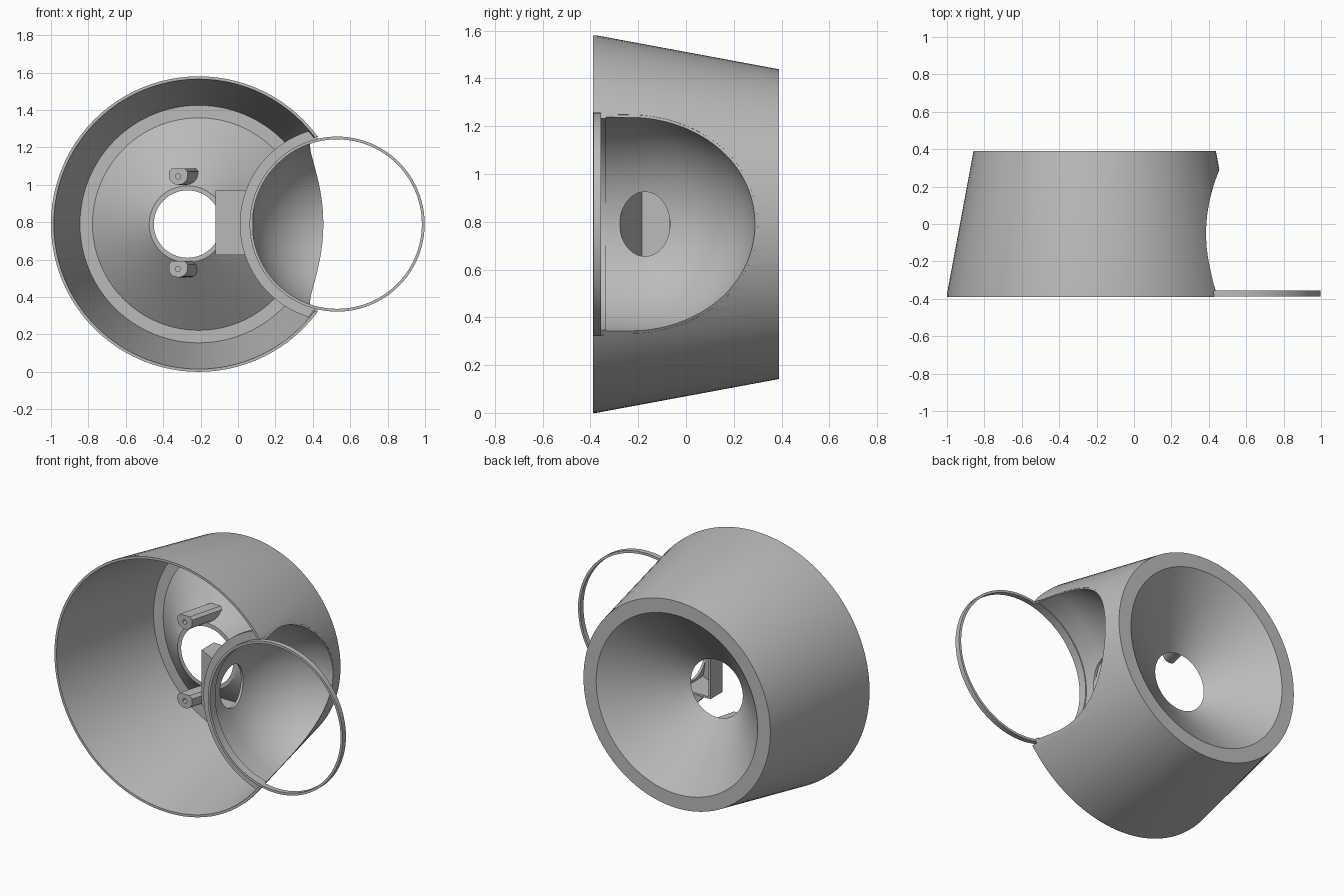
import bpy, bmesh, math
from mathutils import Matrix

if "Cube" in bpy.data.objects:
    bpy.data.objects.remove(bpy.data.objects["Cube"], do_unlink=True)

grey = bpy.data.materials.new("light_grey")
grey.use_nodes = True
COLOUR = (0.5, 0.5, 0.5, 1)
grey.diffuse_color = COLOUR
for node in grey.node_tree.nodes:
    if node.type == 'BSDF_PRINCIPLED':
        node.inputs["Base Color"].default_value = COLOUR

MID = 0.79       # height of every axis
BODY_X = -0.21   # housing axis
HOLE_X = -0.27   # centre opening axis
CUP_X = 0.53     # side cup axis
CUP_Y = -0.2     # where the cup starts to round off


def finish(bm, name):
    bmesh.ops.recalc_face_normals(bm, faces=bm.faces)
    mesh = bpy.data.meshes.new(name)
    bm.to_mesh(mesh)
    bm.free()
    mesh.materials.append(grey)
    obj = bpy.data.objects.new(name, mesh)
    bpy.context.collection.objects.link(obj)
    return obj


def loft(name, rings, closed=True, seg=96):
    """Skin circles (centre x, radius, y) along y; closed joins last to first."""
    bm = bmesh.new()
    loops = []
    for cx, r, y in rings:
        angles = [2 * math.pi * i / seg for i in range(seg)]
        loops.append([bm.verts.new((cx + r * math.cos(a), y, MID + r * math.sin(a)))
                      for a in angles])
    pairs = list(zip(loops, loops[1:]))
    if closed:
        pairs.append((loops[-1], loops[0]))
    else:
        bm.faces.new(loops[0])
        bm.faces.new(loops[-1])
    for a, b in pairs:
        for i in range(seg):
            j = (i + 1) % seg
            bm.faces.new((a[i], a[j], b[j], b[i]))
    return finish(bm, name)


def cup_solid(name, grow):
    """Short barrel closed by a rounded back."""
    radius, depth, steps = 0.465 + grow, 0.495 + grow, 32
    rings = [(CUP_X, 0.458 + grow, -0.5), (CUP_X, 0.458 + grow, -0.36)]
    for i in range(steps):
        a = math.pi / 2 * i / steps
        rings.append((CUP_X, radius * math.cos(a), CUP_Y + depth * math.sin(a)))
    return loft(name, rings, False)


def prism(name, outline, z):
    """Plan outline in x, y raised between two heights."""
    bm = bmesh.new()
    face = bm.faces.new([bm.verts.new((px, py, z[0])) for px, py in outline])
    top = bmesh.ops.extrude_face_region(bm, geom=[face])["geom"]
    bmesh.ops.translate(bm, vec=(0, 0, z[1] - z[0]),
                        verts=[v for v in top if isinstance(v, bmesh.types.BMVert)])
    return finish(bm, name)


def boolean(obj, cutter, operation='DIFFERENCE'):
    mod = obj.modifiers.new("cut", 'BOOLEAN')
    mod.object, mod.operation, mod.solver = cutter, operation, 'EXACT'
    bpy.context.view_layer.update()
    graph = bpy.context.evaluated_depsgraph_get()
    mesh = bpy.data.meshes.new_from_object(obj.evaluated_get(graph))
    obj.modifiers.clear()
    obj.data = mesh


# Cutters
cup_inner = cup_solid("cup_inner_cutter", 0)
cup_outer = cup_solid("cup_outer_cutter", 0.012)
mouth = loft("mouth_cutter", [(CUP_X, 0.478, -0.45), (CUP_X, 0.478, -0.335)], False)
envelope = loft("envelope_cutter", [(BODY_X, 0.784, -0.357), (BODY_X, 0.648, 0.39)], False)
funnel = loft("funnel_cutter", [(HOLE_X, 0.19, 0.08), (BODY_X, 0.564, 0.38)], False)
bm = bmesh.new()
bmesh.ops.create_cone(bm, cap_ends=True, segments=48, radius1=1, radius2=1, depth=0.2,
                      matrix=Matrix.Rotation(math.pi / 2, 4, 'Y'))
bmesh.ops.scale(bm, vec=(1, 0.105, 0.135), verts=bm.verts)
bmesh.ops.translate(bm, vec=(0.09, -0.172, MID), verts=bm.verts)
cup_hole = finish(bm, "cup_hole_cutter")

# Tapered housing with the rear funnel and its offset opening
housing = loft("housing", [
    (BODY_X, 0.79, -0.39), (BODY_X, 0.79, -0.375), (BODY_X, 0.648, 0.39),
    (BODY_X, 0.56, 0.39), (HOLE_X, 0.18, 0.08), (HOLE_X, 0.205, 0.08),
    (BODY_X, 0.568, 0.37), (BODY_X, 0.635, 0.37), (BODY_X, 0.775, -0.39)])
boolean(housing, cup_outer)
boolean(housing, mouth)

# Side cup shell, trimmed flush with the housing
cup = cup_solid("side_cup", 0.015)
boolean(cup, cup_inner)
boolean(cup, envelope, 'INTERSECT')
boolean(cup, cup_hole)

# Flange around the cup mouth
flange = loft("cup_flange", [(CUP_X, 0.453, -0.36), (CUP_X, 0.52, -0.36),
                             (CUP_X, 0.52, -0.335), (CUP_X, 0.453, -0.335)])
boolean(flange, envelope, 'INTERSECT')

# Thin full ring in front of the cup
ring = loft("cup_ring", [(CUP_X, 0.453, -0.388), (CUP_X, 0.468, -0.388),
                         (CUP_X, 0.468, -0.356), (CUP_X, 0.453, -0.356)])

# Open box with a slanted front, joining the cup hole to the centre opening
left, right, front, back, wall = -0.12, 0.13, -0.19, -0.07, 0.012
slant = -0.13    # how far the front wall leans out towards the cup
low, high = 0.625, 0.97
lid = [(left, front), (right, front + slant), (right, back), (left, back)]
plates = [
    prism("box_front", [(left, front), (right, front + slant),
                        (right, front + slant + wall), (left, front + wall)], (low, high)),
    prism("box_side", [(left, front), (left + wall, front),
                       (left + wall, back), (left, back)], (low, high)),
    prism("box_top", lid, (high - wall, high)),
    prism("box_bottom", lid, (low, low + wall))]
for plate in plates:
    boolean(plate, cup_inner)

# Two slanted screw posts beside the centre opening
posts = []
for name, cz in (("upper_post", 1.045), ("lower_post", 0.55)):
    arc = [math.pi * (1 + i / 12) for i in range(13)]
    outline = [(0.05 * math.cos(a), 0.045 * math.sin(a)) for a in arc]
    outline += [(0.05, 0.025), (0.035, 0.042), (-0.035, 0.042), (-0.05, 0.025)]
    bm = bmesh.new()
    face = bm.faces.new([bm.verts.new((-0.32 + px, -0.07, cz + pz)) for px, pz in outline])
    end = bmesh.ops.extrude_face_region(bm, geom=[face])["geom"]
    bmesh.ops.translate(bm, vec=(0.06, 0.22, 0),
                        verts=[v for v in end if isinstance(v, bmesh.types.BMVert)])
    post = finish(bm, name)
    bm = bmesh.new()
    bmesh.ops.create_cone(bm, cap_ends=True, segments=16, radius1=0.014, radius2=0.014,
                          depth=0.16, matrix=Matrix.Translation((-0.32, -0.07, cz))
                          @ Matrix.Rotation(math.pi / 2, 4, 'X'))
    drill = finish(bm, "drill_cutter")
    boolean(post, drill)
    boolean(post, funnel)
    bpy.data.objects.remove(drill, do_unlink=True)
    posts.append(post)

for helper in (cup_inner, cup_outer, mouth, envelope, funnel, cup_hole):
    bpy.data.objects.remove(helper, do_unlink=True)

# Smooth shading with crisp edges
bpy.ops.object.select_all(action='DESELECT')
for obj in [housing, cup, flange, ring] + posts:
    obj.select_set(True)
    bpy.context.view_layer.objects.active = obj
bpy.ops.object.shade_smooth_by_angle(angle=math.radians(30))
